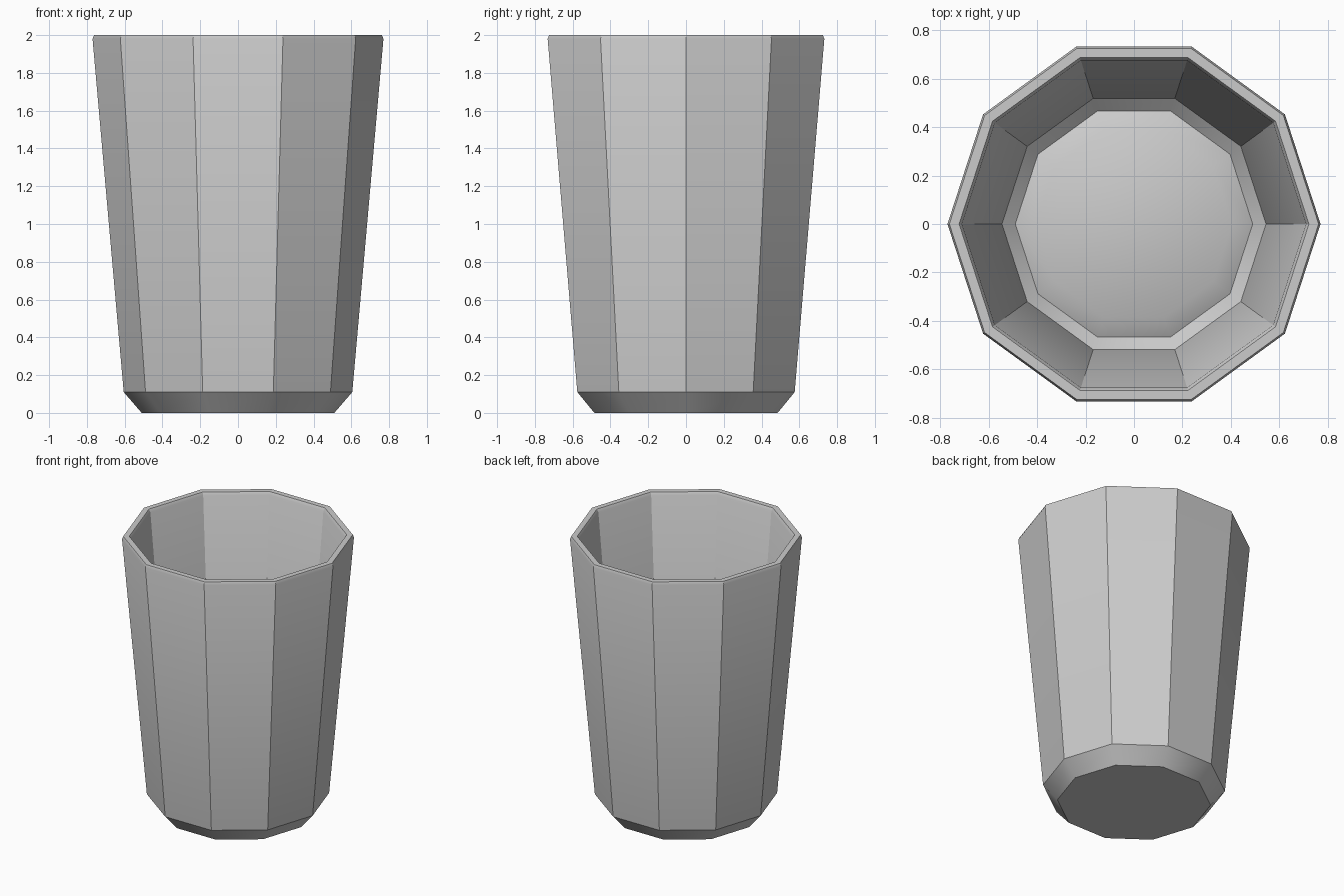
import bpy, bmesh
from math import cos, sin, tau

if "Cube" in bpy.data.objects:
    bpy.data.objects.remove(bpy.data.objects["Cube"])

SIDES = 10
# (radius, height) from the base centre, up the outside, over the rim, down the inside
PROFILE = [(0.51, 0.0), (0.605, 0.11), (0.77, 1.98), (0.762, 2.0),
           (0.722, 2.0), (0.71, 1.98), (0.545, 0.12), (0.49, 0.07), (0.405, 0.115)]

bm = bmesh.new()
rings = [[bm.verts.new((r * cos(tau * i / SIDES), r * sin(tau * i / SIDES), z))
          for i in range(SIDES)] for r, z in PROFILE]

# cup walls
for a, b in zip(rings, rings[1:]):
    for i in range(SIDES):
        j = (i + 1) % SIDES
        bm.faces.new((a[i], a[j], b[j], b[i]))

# underside and raised inner floor
bm.faces.new(rings[0][::-1])
bm.faces.new(rings[-1])
bmesh.ops.recalc_face_normals(bm, faces=bm.faces)

mesh = bpy.data.meshes.new("tumbler")
bm.to_mesh(mesh)
bm.free()
cup = bpy.data.objects.new("tumbler", mesh)
bpy.context.collection.objects.link(cup)

# soft chamfer, crisp facets
bpy.context.view_layer.objects.active = cup
cup.select_set(True)
bpy.ops.object.shade_smooth_by_angle(angle=0.5236)
